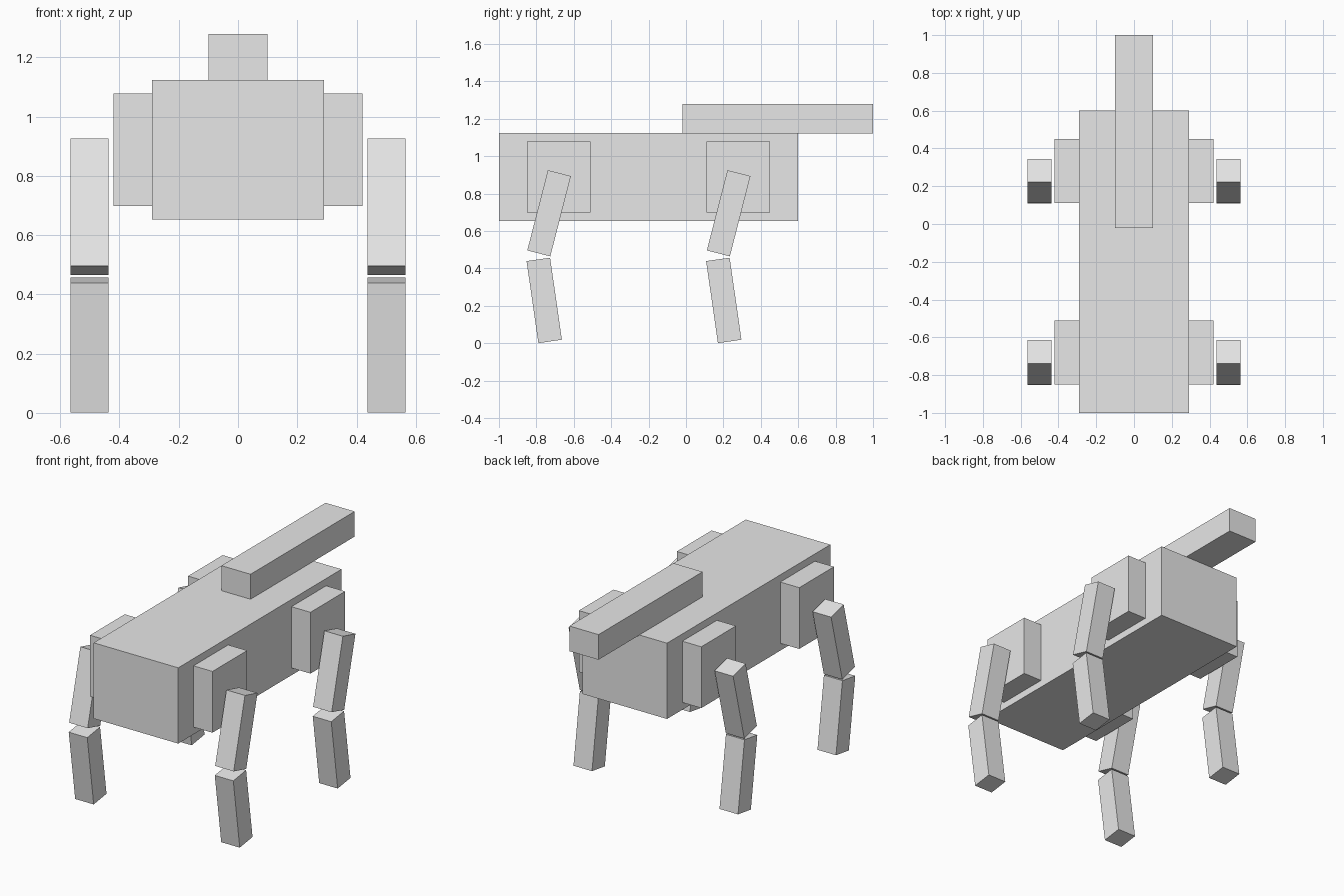
import bpy
import math

if "Cube" in bpy.data.objects:
    bpy.data.objects.remove(bpy.data.objects["Cube"], do_unlink=True)

# One plain light grey for everything
grey = bpy.data.materials.new("light_grey")
grey.use_nodes = True
grey.diffuse_color = (0.8, 0.8, 0.8, 1)
grey.node_tree.nodes["Principled BSDF"].inputs["Base Color"].default_value = (0.8, 0.8, 0.8, 1)


def box(name, center, size, tilt=0.0):
    """Box of a given size, tilted about the x axis in degrees."""
    bpy.ops.mesh.primitive_cube_add(size=1, location=center)
    ob = bpy.context.object
    ob.name = name
    ob.data.name = name
    ob.scale = size
    bpy.ops.object.transform_apply(location=False, rotation=False, scale=True)
    ob.rotation_euler.x = math.radians(tilt)
    ob.data.materials.append(grey)
    return ob


# Body and the long beam on its back
box("body", (0, -0.2, 0.888), (0.58, 1.6, 0.47))
box("top_beam", (0, 0.49, 1.2), (0.2, 1.02, 0.156))

# Four legs: hip block on the flank, tilted thigh and shin
for end, y in (("front", -0.68), ("back", 0.28)):
    for side, s in (("left", 1), ("right", -1)):
        tag = f"{end}_{side}"
        box(f"{tag}_hip", (s * 0.35, y, 0.888), (0.14, 0.34, 0.38))
        box(f"{tag}_thigh", (s * 0.501, y - 0.052, 0.695), (0.127, 0.127, 0.443), -14.4)
        box(f"{tag}_shin", (s * 0.501, y - 0.078, 0.229), (0.127, 0.127, 0.443), 8.2)
